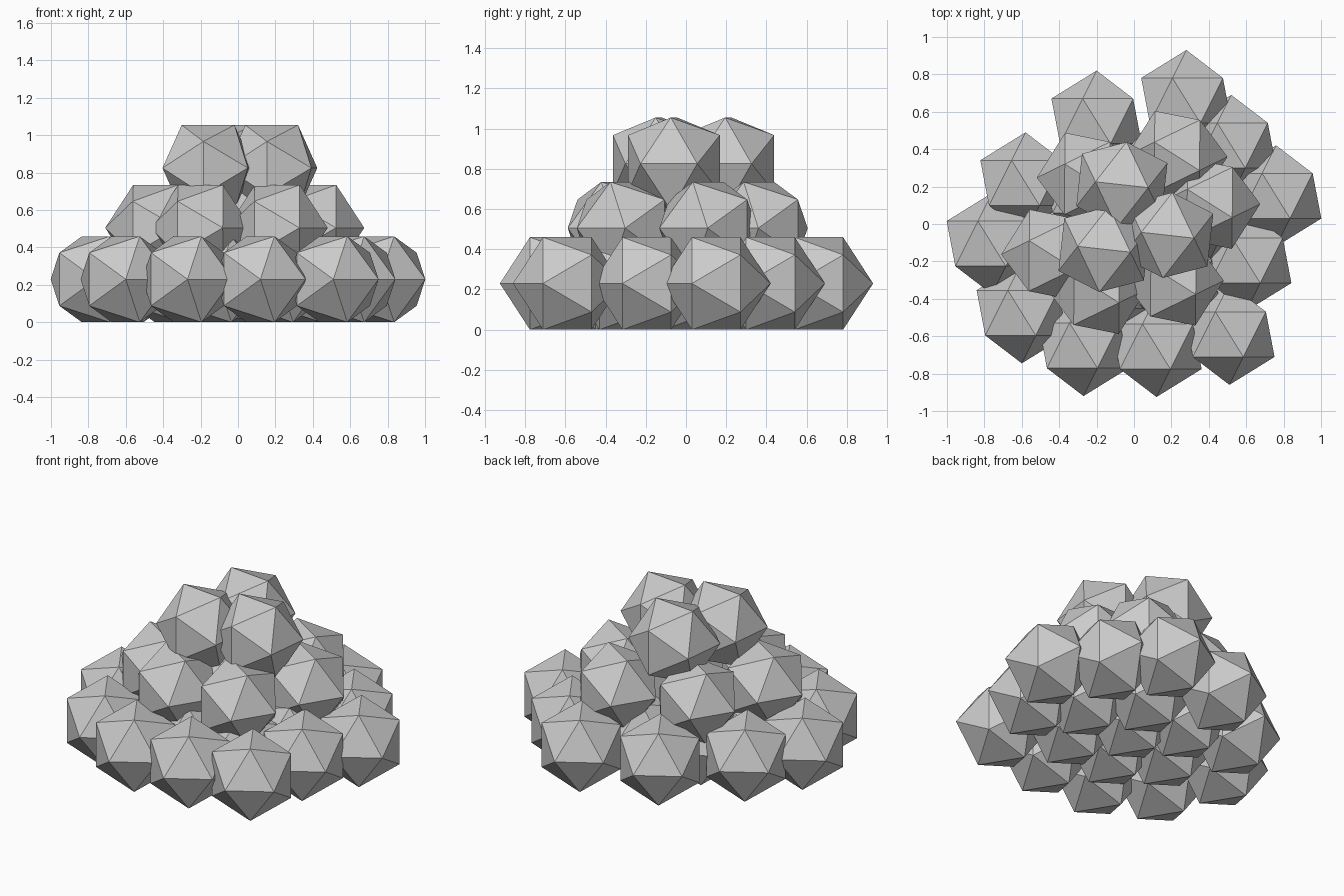
import bpy
from math import radians, pi

R = 0.27  # stone radius

# Each layer: name, centre height, twist about z, stone centres (x, y)
layers = [
    ("bottom_stone", 0.23, 0, [
        # outer ring
        (0.28, 0.66), (-0.20, 0.55), (-0.58, 0.22), (-0.76, -0.105),
        (-0.60, -0.475), (-0.27, -0.65), (0.12, -0.655), (0.51, -0.59),
        (0.60, -0.195), (0.76, 0.15), (0.52, 0.42),
        # inner stones
        (0.12, 0.27), (0.37, 0.01), (0.22, -0.31), (-0.11, -0.33),
        (-0.37, -0.14), (-0.24, 0.18), (0.0, -0.02)]),
    ("middle_stone", 0.505, 26, [
        (0.405, 0.11), (0.23, 0.362), (-0.25, 0.245), (-0.44, -0.165),
        (-0.20, -0.345), (0.21, -0.30), (0.0, 0.0)]),
    ("top_stone", 0.825, 52, [
        (-0.065, 0.21), (0.18, -0.06), (-0.16, -0.135)]),
]

# Faceted stones lie with an edge on top, pole axis horizontal
for name, z, twist, centres in layers:
    for i, (x, y) in enumerate(centres):
        bpy.ops.mesh.primitive_ico_sphere_add(
            subdivisions=1, radius=R, location=(x, y, z),
            rotation=(pi / 2, 0, radians(twist)))
        bpy.context.object.name = f"{name}_{i + 1}"
